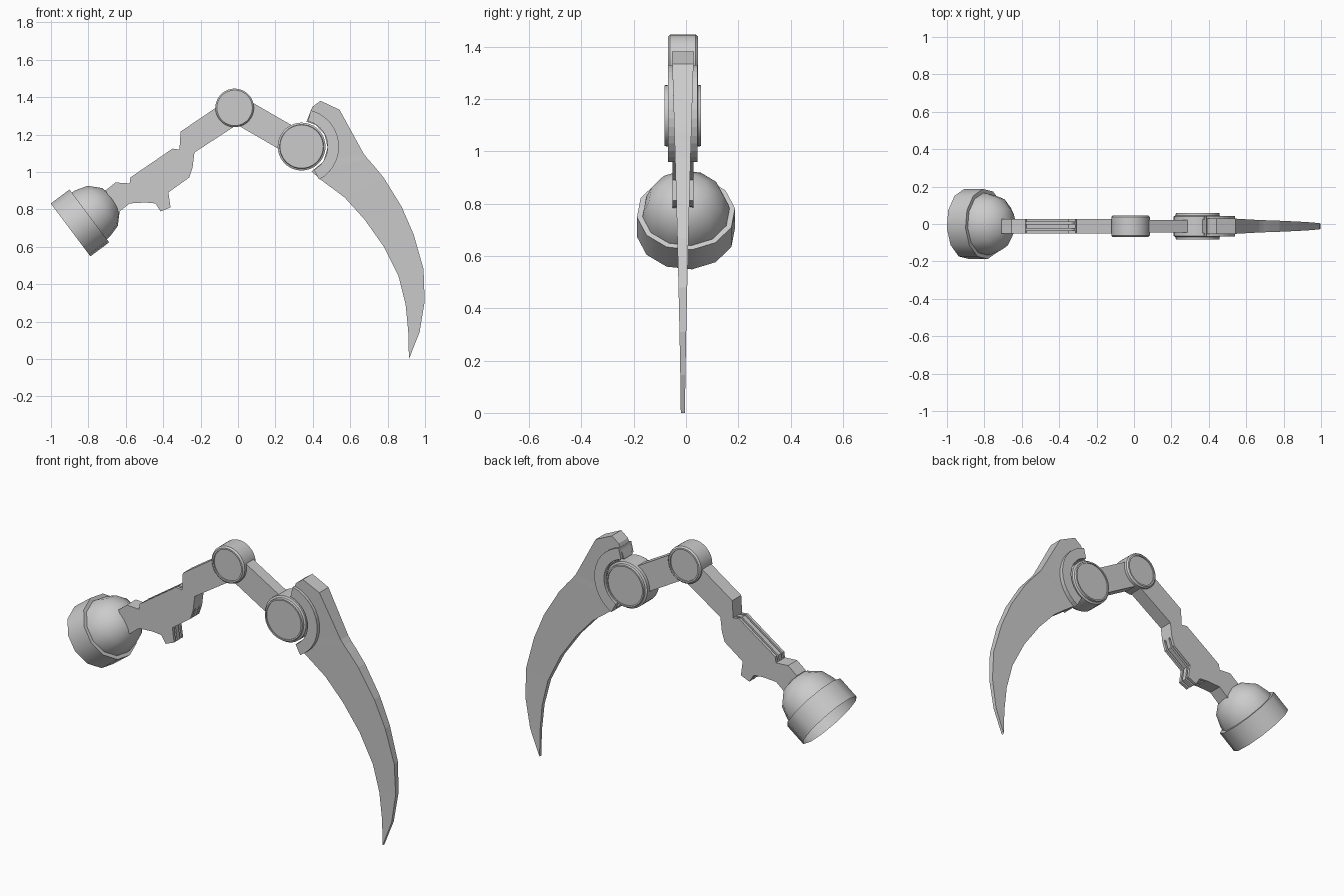
import bpy, bmesh, math
from mathutils import Vector, Matrix

cube = bpy.data.objects.get("Cube")
if cube:
    bpy.data.objects.remove(cube, do_unlink=True)

YC = -0.012  # centre plane of the arm

metal = bpy.data.materials.new("light_grey")
metal.use_nodes = True
GREY = (0.6, 0.6, 0.6, 1)
metal.diffuse_color = GREY
metal.node_tree.nodes["Principled BSDF"].inputs["Base Color"].default_value = GREY


def finish(bm, name, angle=None, normals=True):
    if normals:
        bmesh.ops.recalc_face_normals(bm, faces=bm.faces[:])
    me = bpy.data.meshes.new(name)
    bm.to_mesh(me)
    bm.free()
    me.materials.append(metal)
    ob = bpy.data.objects.new(name, me)
    bpy.context.collection.objects.link(ob)
    if angle:
        bpy.ops.object.select_all(action='DESELECT')
        ob.select_set(True)
        bpy.context.view_layer.objects.active = ob
        bpy.ops.object.shade_smooth_by_angle(angle=math.radians(angle))
    return ob


def plate(name, outline, y, half):
    """Extrude an x-z outline to a flat plate centred on y."""
    bm = bmesh.new()
    f = bm.faces.new([bm.verts.new((x, y - half, z)) for x, z in outline])
    new = bmesh.ops.extrude_face_region(bm, geom=[f])["geom"]
    bmesh.ops.translate(bm, vec=(0, 2 * half, 0),
                        verts=[v for v in new if isinstance(v, bmesh.types.BMVert)])
    return finish(bm, name)


def lathe(name, profile, centre, axis, seg, angle, y_scale=1.0, turn=0.0):
    """Revolve (radius, along) points about an axis lying in the x-z or y direction."""
    a = Vector(axis).normalized()
    u = Vector((0, 1, 0)) if abs(a.y) < 0.5 else Vector((1, 0, 0))
    w = a.cross(u)
    bm = bmesh.new()
    rings = []
    for r, t in profile:
        ring = []
        for i in range(1 if r == 0 else seg):
            th = 2 * math.pi * i / seg + turn
            p = a * t + (u * math.cos(th) * y_scale + w * math.sin(th)) * r
            ring.append(bm.verts.new(Vector(centre) + p))
        rings.append(ring)
    for A, B in zip(rings, rings[1:]):
        for i in range(seg):
            j = (i + 1) % seg
            if len(A) == 1:
                bm.faces.new((A[0], B[j], B[i]))
            elif len(B) == 1:
                bm.faces.new((A[i], A[j], B[0]))
            else:
                bm.faces.new((A[i], A[j], B[j], B[i]))
    return finish(bm, name, angle)


# Shoulder cup: open rim stepping in to a rounded dome
lathe("shoulder_cup",
      [(0.178, -0.125), (0.178, 0), (0.158, 0), (0.155, 0.025), (0.135, 0.09),
       (0.079, 0.144), (0, 0.163)],
      (-0.795, 0, 0.765), (0.8, 0, 0.6), 12, 50, y_scale=1.06, turn=0.12)

# Upper arm
plate("upper_arm",
      [(-0.709, 0.901), (-0.655, 0.944), (-0.58, 0.939), (-0.32, 1.10),
       (-0.313, 1.12), (-0.307, 1.216), (-0.11, 1.349), (-0.02, 1.243),
       (-0.233, 1.104), (-0.243, 1.024), (-0.495, 0.837), (-0.58, 0.832),
       (-0.639, 0.784)], YC, 0.04)

# Three parallel bars on the top and underside of the arm, with grooves between
TOP_BAR = [(-0.58, 0.935), (-0.575, 0.971), (-0.35, 1.125), (-0.313, 1.12), (-0.313, 1.08)]
FOOT_BAR = [(-0.495, 0.837), (-0.441, 0.832), (-0.414, 0.789), (-0.361, 0.811),
            (-0.372, 0.891), (-0.26, 0.971), (-0.243, 1.024)]
for label, dy, half in (("front", -0.032, 0.008), ("middle", 0, 0.013), ("back", 0.032, 0.008)):
    plate("top_bar_" + label, TOP_BAR, YC + dy, half)
    plate("underside_bar_" + label, FOOT_BAR, YC + dy, half)

# Forearm link between the two joints
H1, H2 = Vector((-0.018, 1.343)), Vector((0.34, 1.136))
d = (H2 - H1).normalized()
n = Vector((-d.y, d.x)) * 0.072
plate("forearm_link", [H1 + n, H2 + n, H2 - n, H1 - n], YC, 0.033)


# Round joints with recessed end discs
def joint(name, c, half_profile):
    prof = half_profile + [(r, -t) for r, t in reversed(half_profile)]
    lathe(name, prof, (c.x, YC, c.y), (0, 1, 0), 36, 25)


joint("elbow_joint", H1, [(0, -0.05), (0.086, -0.05), (0.086, -0.057),
                          (0.095, -0.057), (0.103, -0.049)])
joint("wrist_joint", H2, [(0, -0.064), (0.108, -0.064), (0.108, -0.07),
                          (0.116, -0.07), (0.118, -0.057), (0.128, -0.052)])

# Curved collar that holds the blade around the wrist
arc = [math.radians(-62 + 138 * i / 14) for i in range(15)]
outer = [(H2.x + 0.2 * math.cos(a), H2.y + 0.2 * math.sin(a)) for a in arc]
inner = [(H2.x + 0.14 * math.cos(a), H2.y + 0.14 * math.sin(a)) for a in arc]
plate("blade_collar", outer + inner[::-1], YC, 0.056)

# Scythe blade: paired outer and inner edge points, thinning towards the tip
STATIONS = [  # outer x, outer z, inner x, inner z
    (0.398, 1.349, 0.366, 1.269), (0.441, 1.381, 0.414, 1.253),
    (0.543, 1.333, 0.463, 1.2), (0.607, 1.216, 0.479, 1.131),
    (0.671, 1.099, 0.457, 1.056), (0.692, 1.072, 0.393, 1.003),
    (0.725, 1.035, 0.441, 0.96), (0.778, 0.971, 0.57, 0.864),
    (0.874, 0.816, 0.676, 0.747), (0.939, 0.667, 0.778, 0.603),
    (0.992, 0.48, 0.858, 0.443), (0.998, 0.309, 0.896, 0.293),
    (0.971, 0.144, 0.91, 0.15), (0.918, 0.01, 0.914, 0.0)]
bm = bmesh.new()
rings = []
for ox, oz, ix, iz in STATIONS:
    h = 0.008 + 0.034 * (min(oz, 1.38) / 1.38) ** 1.3
    rings.append([bm.verts.new(p) for p in (
        (ox, YC - h, oz), (ox, YC + h, oz), (ix, YC + h * 0.9, iz), (ix, YC - h * 0.9, iz))])
for A, B in zip(rings, rings[1:]):
    for i in range(4):
        j = (i + 1) % 4
        bm.faces.new((A[i], A[j], B[j], B[i]))
bm.faces.new(rings[0])
bm.faces.new(rings[-1])
finish(bm, "scythe_blade")
